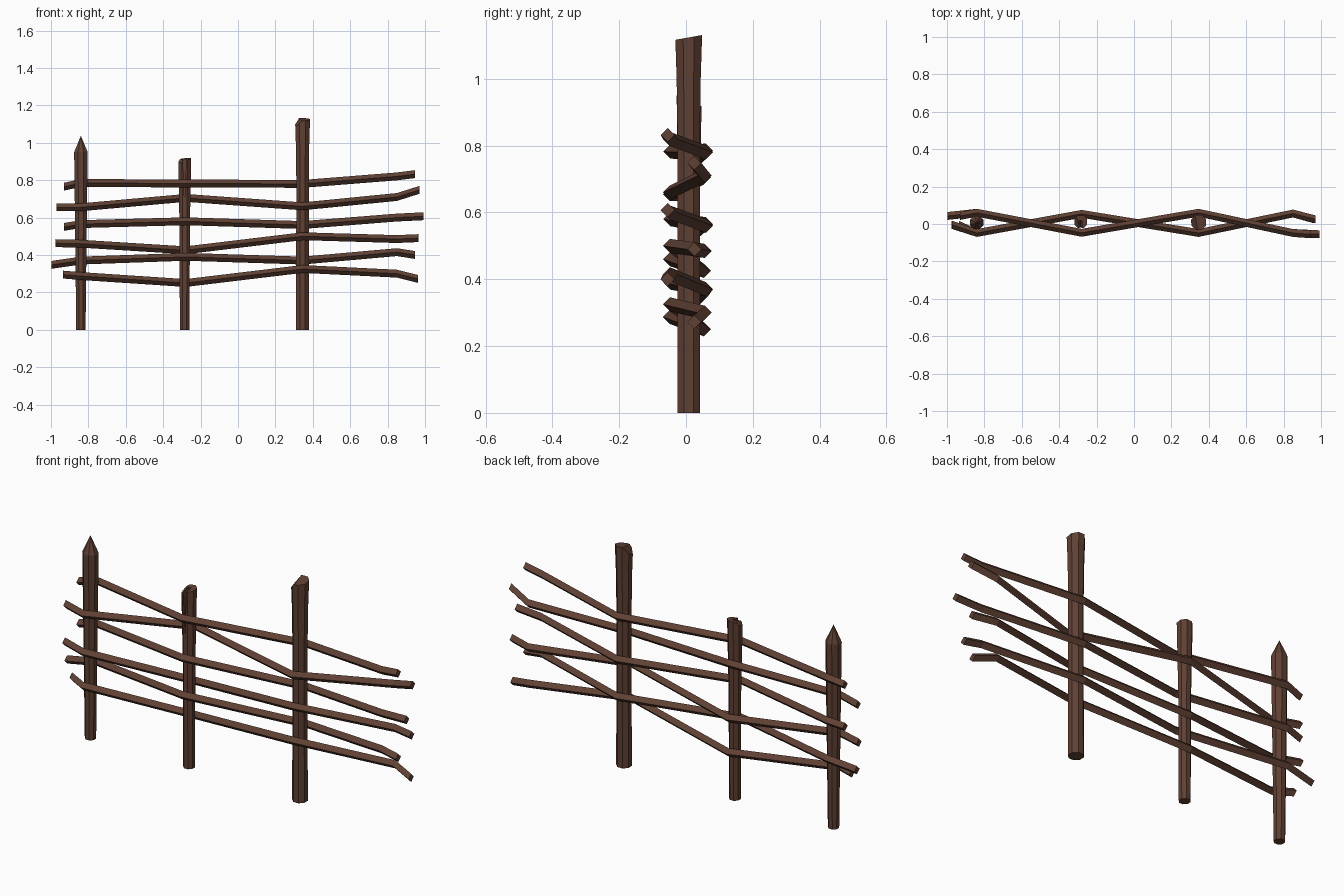
import bpy, bmesh, math
from mathutils import Vector

if "Cube" in bpy.data.objects:
    bpy.data.objects.remove(bpy.data.objects["Cube"])

wood = bpy.data.materials.new("dark brown wood")
wood.diffuse_color = (0.117, 0.052, 0.034, 1)
wood.use_nodes = True
wood.node_tree.nodes["Principled BSDF"].inputs["Base Color"].default_value = wood.diffuse_color


def finish(bm, name):
    bmesh.ops.recalc_face_normals(bm, faces=bm.faces)
    me = bpy.data.meshes.new(name)
    bm.to_mesh(me)
    bm.free()
    me.materials.append(wood)
    ob = bpy.data.objects.new(name, me)
    bpy.context.collection.objects.link(ob)
    return ob


def loft(bm, rings):
    """Skin a list of point rings and cap both ends."""
    vr = [[bm.verts.new(p) for p in r] for r in rings]
    n = len(vr[0])
    for a, b in zip(vr, vr[1:]):
        for i in range(n):
            j = (i + 1) % n
            bm.faces.new((a[i], a[j], b[j], b[i]))
    bm.faces.new(vr[0][::-1])
    bm.faces.new(vr[-1])


def post(name, x, y, profile, cuts=()):
    """Eight-sided stake from (z, radius), with planes chopping the top."""
    bm = bmesh.new()
    rings = []
    for z, r in profile:
        rings.append([(x + r * math.cos(a), y + r * math.sin(a), z)
                      for a in (math.pi / 8 + k * math.pi / 4 for k in range(8))])
    loft(bm, rings)
    for co, no in cuts:
        res = bmesh.ops.bisect_plane(bm, geom=bm.verts[:] + bm.edges[:] + bm.faces[:],
                                     plane_co=co, plane_no=Vector(no).normalized(),
                                     clear_outer=True)
        edges = [e for e in res["geom_cut"] if isinstance(e, bmesh.types.BMEdge)]
        bmesh.ops.contextual_create(bm, geom=edges)
    return finish(bm, name)


# stakes: pointed, split, and slant-cut
post("pointed_post", -0.84, 0.008,
     [(0, 0.027), (0.5, 0.033), (0.95, 0.039), (1.035, 0.001)])
split = post("split_post", -0.285, 0.012,
             [(0, 0.028), (0.55, 0.030), (0.8, 0.035), (1.0, 0.039)],
             [((-0.285, 0.012, 0.912), (-0.1, -0.15, 1)),
              ((-0.30, 0.012, 0.91), (-0.6, -0.3, 0.7))])
post("slanted_post", 0.345, 0.008,
     [(0, 0.037), (0.8, 0.036), (1.0, 0.039), (1.2, 0.046)],
     [((0.345, 0.008, 1.124), (0, -0.18, 1)),
      ((0.33, 0.008, 1.12), (-0.75, -0.25, 0.6))])

# wedge-shaped crack in the split post
bm = bmesh.new()
loft(bm, [[(-0.286, y, 0.68), (-0.275, y, 0.96), (-0.297, y, 0.96)]
          for y in (-0.06, 0.02)])
cutter = finish(bm, "crack_cutter")
cutter.hide_render = True
cutter.hide_viewport = True
mod = split.modifiers.new("crack", "BOOLEAN")
mod.operation = 'DIFFERENCE'
mod.solver = 'EXACT'
mod.object = cutter

# woven rails: left end x, right end x, heights along the length
rails = [
    (-0.93, 0.945, (0.765, 0.785, 0.782, 0.78, 0.82, 0.832)),
    (-0.97, 0.97, (0.655, 0.655, 0.705, 0.66, 0.71, 0.748)),
    (-0.93, 0.993, (0.55, 0.565, 0.58, 0.56, 0.60, 0.607)),
    (-0.975, 0.965, (0.463, 0.46, 0.425, 0.50, 0.485, 0.49)),
    (-0.997, 0.945, (0.347, 0.37, 0.39, 0.37, 0.415, 0.40)),
    (-0.935, 0.962, (0.295, 0.287, 0.25, 0.325, 0.30, 0.272)),
]
R = 0.021
for k, (x0, x1, zs) in enumerate(rails):
    if k % 2 == 0:
        ys = (0.043, 0.060, -0.047, 0.060, -0.048, -0.055)
    else:
        ys = (-0.005, -0.048, 0.054, -0.048, 0.056, 0.025)
    xs = (x0, -0.84, -0.28, 0.345, 0.85, x1)
    bm = bmesh.new()
    loft(bm, [[(x, y + R * math.cos(a), z + R * math.sin(a))
               for a in (i * math.pi / 2 for i in range(4))]
              for x, y, z in zip(xs, ys, zs)])
    finish(bm, "rail_%d" % (k + 1))
